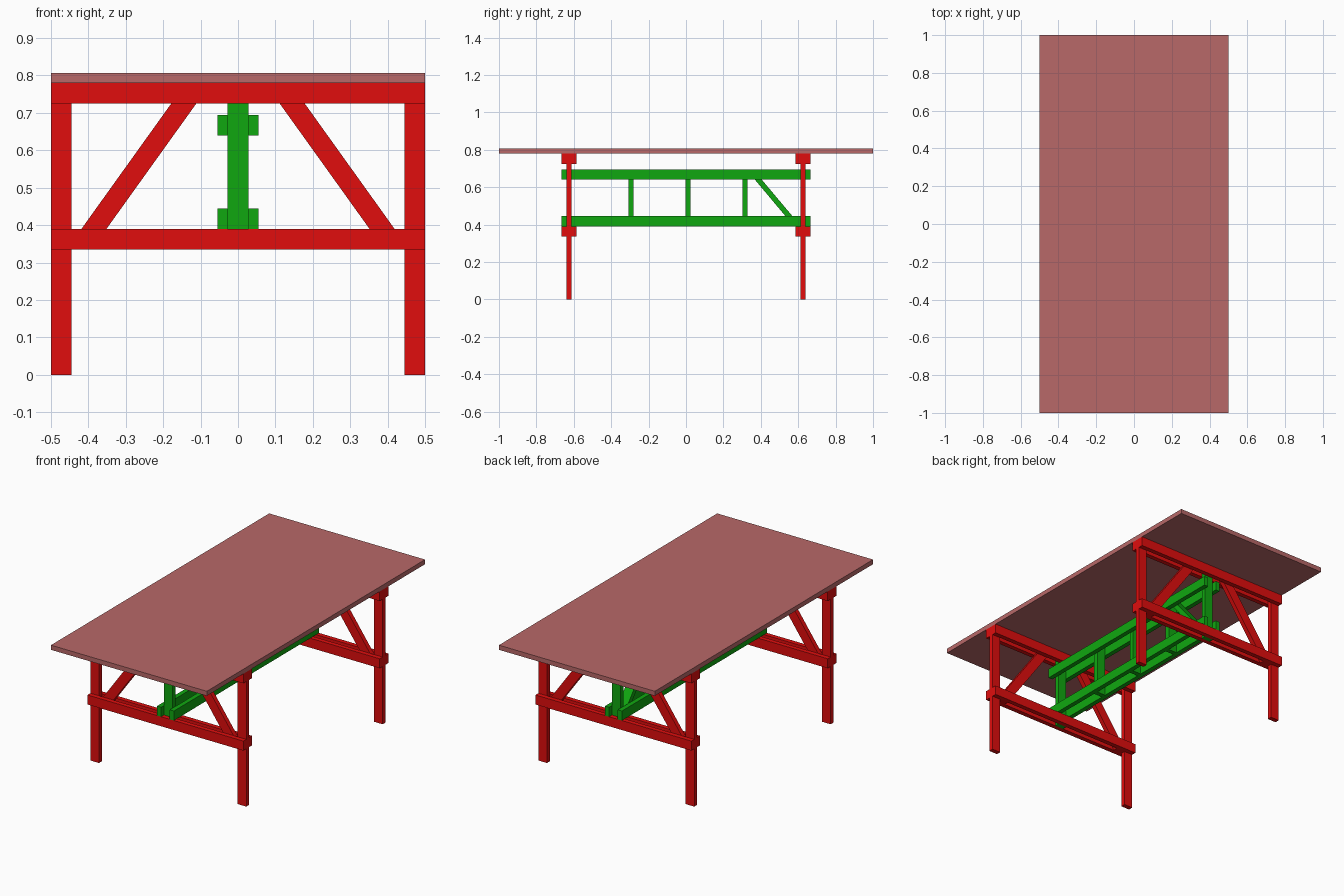
import bpy

if "Cube" in bpy.data.objects:
    bpy.data.objects.remove(bpy.data.objects["Cube"])


def material(name, rgb):
    m = bpy.data.materials.new(name)
    m.diffuse_color = (*rgb, 1)
    m.use_nodes = True
    m.node_tree.nodes["Principled BSDF"].inputs["Base Color"].default_value = m.diffuse_color
    return m


RED = material("red_timber", (0.75, 0.004, 0.004))
GREEN = material("green_timber", (0.005, 0.39, 0.005))
TOP = material("table_top_wood", (0.48, 0.14, 0.14))


def prism(name, profile, offset, mat):
    """Extrude a profile of 3D points by an offset vector."""
    n = len(profile)
    verts = list(profile) + [tuple(a + b for a, b in zip(p, offset)) for p in profile]
    faces = [tuple(range(n)), tuple(range(2 * n - 1, n - 1, -1))]
    faces += [(i, i + n, (i + 1) % n + n, (i + 1) % n) for i in range(n)]
    me = bpy.data.meshes.new(name)
    me.from_pydata(verts, [], faces)
    ob = bpy.data.objects.new(name, me)
    bpy.context.collection.objects.link(ob)
    me.materials.append(mat)
    # consistent outward normals
    import bmesh
    bm = bmesh.new()
    bm.from_mesh(me)
    bmesh.ops.recalc_face_normals(bm, faces=bm.faces)
    bm.to_mesh(me)
    bm.free()
    return ob


def box(name, x, y, z, mat):
    profile = [(x[0], y[0], z[0]), (x[1], y[0], z[0]), (x[1], y[0], z[1]), (x[0], y[0], z[1])]
    return prism(name, profile, (0, y[1] - y[0], 0), mat)


T = 0.0268            # board thickness
W = 0.055             # board width
END = 0.625           # y of the end frames
Z_TOP = 0.78          # underside of the top
Z_LOW = 0.335         # bottom of the lower rails

box("table_top", (-0.5, 0.5), (-1, 1), (Z_TOP, 0.807), TOP)

# End frames: legs, braces and a centre post clamped between doubled rails
for end, ys in (("front", -1), ("back", 1)):
    yc = ys * END
    mid = (yc - T / 2, yc + T / 2)
    for side, s in (("left", -1), ("right", 1)):
        box(f"{end}_{side}_leg", sorted((s * (0.5 - W), s * 0.5)), mid, (0, Z_TOP), RED)
        brace = [(0.072, Z_TOP), (0.139, Z_TOP), (0.445, 0.353), (0.445, Z_LOW), (0.391, Z_LOW)]
        prism(f"{end}_{side}_brace", [(s * x, mid[0], z) for x, z in brace], (0, T, 0), RED)
    for layer, o in (("outer", ys), ("inner", -ys)):
        y = sorted((yc + o * T / 2, yc + o * T * 1.5))
        for level, z in (("upper", Z_TOP - W), ("lower", Z_LOW)):
            box(f"{end}_{layer}_{level}_rail", (-0.5, 0.5), y, (z, z + W), RED)
    box(f"{end}_truss_end_post", (-W / 2, W / 2), mid, (Z_LOW, Z_TOP), GREEN)

# Central truss: doubled chords with posts and one brace between them
L = END + 1.5 * T
Z0, Z1 = 0.39, 0.695
for side, s in (("left", -1), ("right", 1)):
    x = sorted((s * W / 2, s * (W / 2 + T)))
    box(f"{side}_lower_chord", x, (-L, L), (Z0, Z0 + W), GREEN)
    box(f"{side}_upper_chord", x, (-L, L), (Z1 - W, Z1), GREEN)
for i, y in enumerate((-0.293, 0.011, 0.316)):
    box(f"truss_post_{i + 1}", (-W / 2, W / 2), (y - T / 2, y + T / 2), (Z0, Z1), GREEN)
diagonal = [(0.322, Z1), (0.359, Z1), (0.612, Z0 + 0.004), (0.612, Z0), (0.578, Z0)]
prism("truss_brace", [(-W / 2, y, z) for y, z in diagonal], (W, 0, 0), GREEN)
